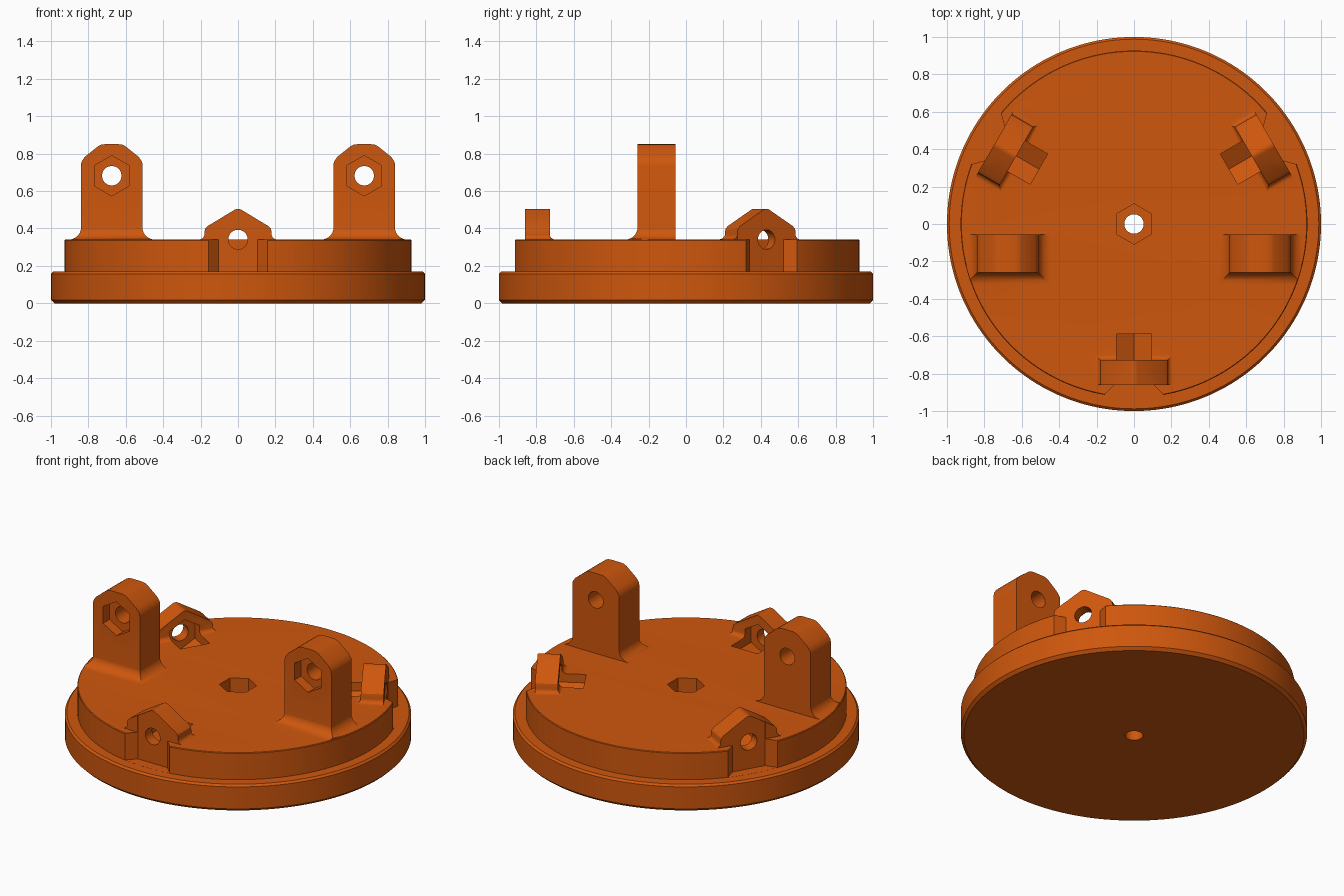
import bpy, bmesh, math
from mathutils import Matrix

if "Cube" in bpy.data.objects:
    bpy.data.objects.remove(bpy.data.objects["Cube"])

orange = bpy.data.materials.new("burnt orange")
orange.diffuse_color = (0.62, 0.095, 0.004, 1)
orange.use_nodes = True
orange.node_tree.nodes["Principled BSDF"].inputs["Base Color"].default_value = orange.diffuse_color

TOP = 0.341      # deck height
STEP = 0.17      # top of the wide rim


def loft(name, rings):
    """Closed solid through rings of equal point count."""
    bm = bmesh.new()
    loops = [[bm.verts.new(p) for p in ring] for ring in rings]
    n = len(loops[0])
    for a, b in zip(loops, loops[1:]):
        for i in range(n):
            bm.faces.new((a[i], a[(i + 1) % n], b[(i + 1) % n], b[i]))
    bm.faces.new(loops[0][::-1])
    bm.faces.new(loops[-1])
    bmesh.ops.recalc_face_normals(bm, faces=bm.faces)
    me = bpy.data.meshes.new(name)
    bm.to_mesh(me)
    bm.free()
    me.materials.append(orange)
    ob = bpy.data.objects.new(name, me)
    bpy.context.collection.objects.link(ob)
    return ob


def circle(r, n):
    # first point on the vertical axis, so hexagons stand on a corner
    return [(r * math.sin(2 * math.pi * i / n), r * math.cos(2 * math.pi * i / n))
            for i in range(n)]


def disc(name, profile, n=160):
    return loft(name, [[(x, y, z) for x, y in circle(r, n)] for r, z in profile])


def along_y(name, pts, y0, y1, cx=0, cz=0):
    return loft(name, [[(cx + x, y, cz + z) for x, z in pts] for y in (y0, y1)])


def combine(target, other, op):
    mod = target.modifiers.new(op, 'BOOLEAN')
    mod.operation, mod.solver, mod.object = op, 'EXACT', other
    bpy.context.view_layer.objects.active = target
    bpy.ops.object.modifier_apply(modifier=mod.name)
    bpy.data.objects.remove(other)


def mirrored(half):
    """Right half outline, bottom to top, completed on the left."""
    return half + [(-x, z) for x, z in reversed(half)]


def skirt(name, cx, w, filleted, plain, r):
    """Concave fillet around the sides and one face of an upright plate."""
    s = 1 if filleted > plain else -1
    back = plain + s * 0.001
    steps = [(r, TOP - 0.02)]
    for i in range(9):
        a = math.pi / 2 * i / 8
        steps.append((r * (1 - math.sin(a)) - 0.001, TOP + r * (1 - math.cos(a))))
    return loft(name, [[(cx - w - d, back, z), (cx + w + d, back, z),
                        (cx + w + d, filleted + s * d, z),
                        (cx - w - d, filleted + s * d, z)] for d, z in steps])


def turn(ob, angle):
    ob.data.transform(Matrix.Rotation(angle, 4, 'Z'))
    return ob


# Stepped round body with chamfered rim
cap = disc("stepped_cap", [(0.982, 0), (1, 0.018), (1, 0.158), (0.988, STEP),
                           (0.927, STEP), (0.927, TOP - 0.004), (0.923, TOP)])

# Tall lugs with a hexagonal nut recess on the front
lug = mirrored([(0.165, TOP - 0.03), (0.165, 0.735), (0.162, 0.757), (0.143, 0.784),
                (0.073, 0.84), (0.057, 0.848), (0.035, 0.851)])
for cx in (-0.675, 0.675):
    foot = skirt("lug_fillet", cx, 0.165, -0.26, -0.055, 0.065)
    combine(foot, disc("trim", [(0.922, 0.2), (0.922, 0.6)]), 'INTERSECT')
    combine(cap, along_y("tall_lug", lug, -0.26, -0.055, cx), 'UNION')
    combine(cap, foot, 'UNION')
    combine(cap, along_y("recess", circle(0.108, 6), -0.4, -0.195, cx, 0.682), 'DIFFERENCE')
    combine(cap, along_y("bolt_hole", circle(0.052, 40), -0.5, 0.1, cx, 0.682), 'DIFFERENCE')

# Three low gabled tabs, each with a rim notch, nut slot and radial hole
tab = mirrored([(0.18, TOP - 0.03), (0.18, 0.38), (0.176, 0.398), (0.162, 0.413),
                (0.02, 0.499), (0.007, 0.505)])
for k in range(3):
    ang = k * 2 * math.pi / 3
    combine(cap, turn(along_y("gabled_tab", tab, -0.86, -0.727), ang), 'UNION')
    combine(cap, turn(skirt("tab_fillet", 0, 0.18, -0.727, -0.86, 0.03), ang), 'UNION')
    notch = [(-0.104, -0.859), (0.104, -0.859), (0.158, -0.913), (0.158, -0.985),
             (-0.158, -0.985), (-0.158, -0.913)]
    cut = loft("notch", [[(x, y, z) for x, y in notch] for z in (STEP + 0.0005, 0.7)])
    combine(cap, turn(cut, ang), 'DIFFERENCE')
    combine(cap, turn(along_y("nut_slot", circle(0.108, 6), -0.79, -0.587, 0, TOP), ang),
            'DIFFERENCE')
    combine(cap, turn(along_y("radial_hole", circle(0.052, 40), -1.1, -0.7, 0, TOP), ang),
            'DIFFERENCE')

# Central hexagonal recess and through hole
for r, n, z in ((0.108, 6, 0.17), (0.052, 40, -0.1)):
    combine(cap, disc("centre_cut", [(r, z), (r, 0.6)], n), 'DIFFERENCE')

bpy.ops.object.select_all(action='DESELECT')
cap.select_set(True)
bpy.context.view_layer.objects.active = cap
bpy.ops.object.shade_smooth_by_angle(angle=math.radians(28))
